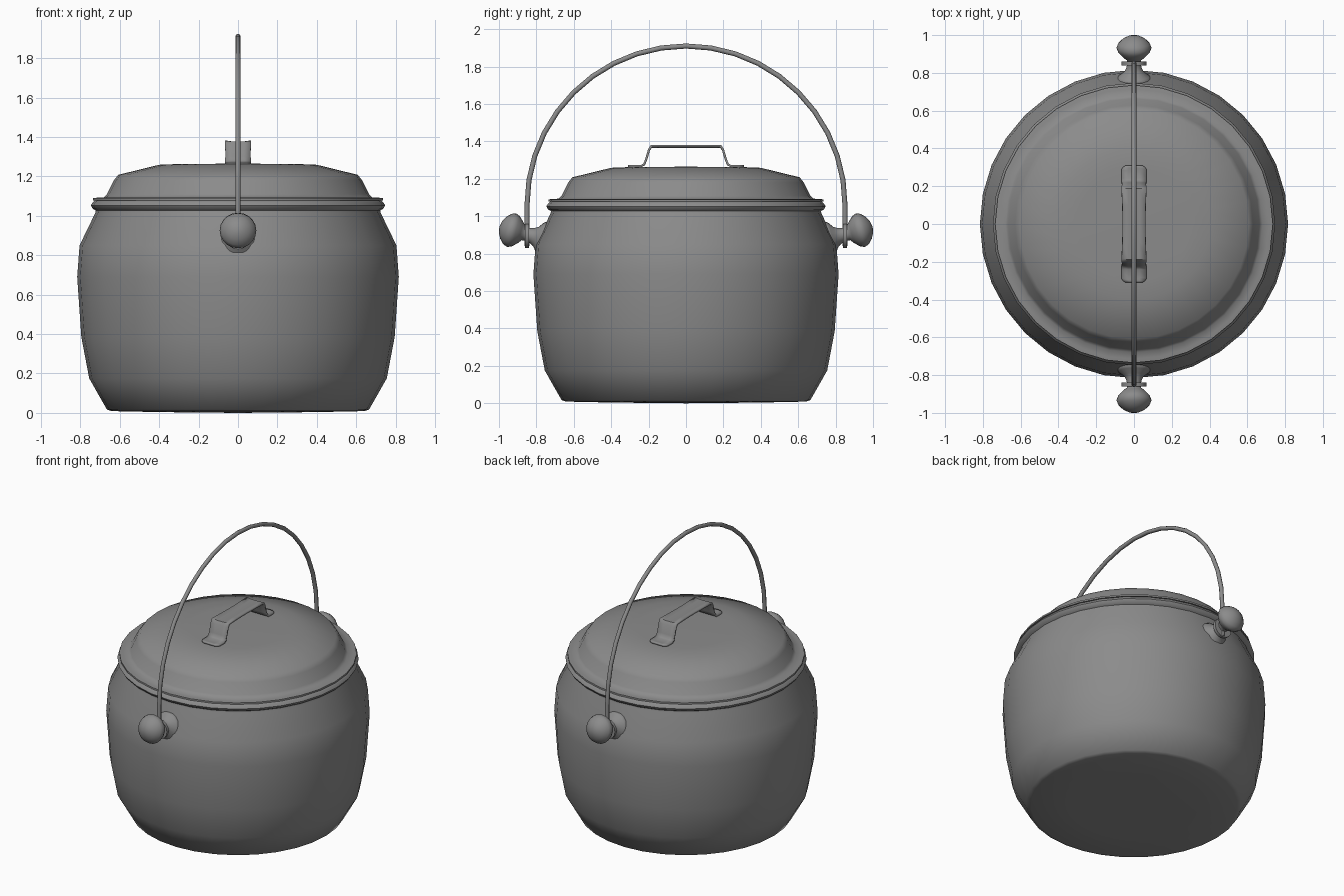
import bpy, bmesh
from math import sin, cos, pi, radians
from mathutils import Matrix, Vector

if "Cube" in bpy.data.objects:
    bpy.data.objects.remove(bpy.data.objects["Cube"])

# Dark cast metal for every part
iron = bpy.data.materials.new("dark_iron")
iron.diffuse_color = (0.26, 0.26, 0.26, 1)
iron.use_nodes = True
iron.node_tree.nodes["Principled BSDF"].inputs["Base Color"].default_value = iron.diffuse_color


def finish(bm, name, angle=50):
    bmesh.ops.recalc_face_normals(bm, faces=bm.faces)
    me = bpy.data.meshes.new(name)
    bm.to_mesh(me)
    bm.free()
    me.materials.append(iron)
    ob = bpy.data.objects.new(name, me)
    bpy.context.collection.objects.link(ob)
    smooth(ob, angle)
    return ob


def smooth(ob, angle):
    bpy.ops.object.select_all(action='DESELECT')
    ob.select_set(True)
    bpy.context.view_layer.objects.active = ob
    bpy.ops.object.shade_smooth_by_angle(angle=radians(angle))


def lathe(name, profile, sides, matrix=Matrix(), angle=50):
    """Spin (radius, height) points around z, then place with matrix."""
    bm = bmesh.new()
    vs = [bm.verts.new((r, 0, z)) for r, z in profile]
    edges = [bm.edges.new(p) for p in zip(vs, vs[1:])]
    bmesh.ops.spin(bm, geom=vs + edges, axis=(0, 0, 1), cent=(0, 0, 0),
                   angle=2 * pi, steps=sides, use_merge=True)
    bmesh.ops.remove_doubles(bm, verts=bm.verts, dist=1e-5)
    bm.transform(matrix)
    return finish(bm, name, angle)


# Pot body with rolled rim
lathe("pot_body", [(0, 0), (0.4, 0.004), (0.64, 0.009), (0.665, 0.017), (0.755, 0.175),
                   (0.795, 0.385), (0.816, 0.69), (0.804, 0.85), (0.724, 1.015),
                   (0.722, 1.027), (0.738, 1.037), (0.747, 1.053), (0.738, 1.067),
                   (0.727, 1.079), (0.68, 1.079)], 32, angle=52)

# Lid with thin flat brim
lathe("lid", [(0.66, 1.078), (0.735, 1.079), (0.735, 1.090), (0.715, 1.092), (0.68, 1.094),
              (0.665, 1.11), (0.63, 1.18), (0.608, 1.208),
              (0.40, 1.259), (0.30, 1.263), (0, 1.265)], 32, angle=65)

# Lid handle: bent strap, (y, z, half width), mirrored front to back
half = [(0.31, 1.268, 0.045), (0.298, 1.268, 0.062), (0.285, 1.268, 0.067),
        (0.24, 1.268, 0.067), (0.224, 1.277, 0.066), (0.214, 1.30, 0.064),
        (0.198, 1.355, 0.065), (0.185, 1.370, 0.066), (0.10, 1.370, 0.062)]
path = half + [(0, 1.370, 0.060)] + [(-y, z, w) for y, z, w in reversed(half)]
bm = bmesh.new()
rows = []
for y, z, w in path:
    lift = 0.006 if z > 1.36 else 0
    rows.append([bm.verts.new((w * t, y, z + lift * t * t)) for t in (-1, -0.45, 0.45, 1)])
for a, b in zip(rows, rows[1:]):
    for i in range(3):
        bm.faces.new((a[i], a[i + 1], b[i + 1], b[i]))
strap = finish(bm, "lid_handle", 40)
mod = strap.modifiers.new("thickness", 'SOLIDIFY')
mod.thickness = 0.012
mod.offset = 0

# Bail handle: round wire arch
R, ZC = 0.85, 1.06
pts = [(0, -R, 0.84), (0, -R, 0.95)]
pts += [(0, -R * cos(pi * i / 20), ZC + R * sin(pi * i / 20)) for i in range(21)]
pts += [(0, R, 0.95), (0, R, 0.84)]
cu = bpy.data.curves.new("bail_handle", 'CURVE')
cu.dimensions = '3D'
cu.bevel_depth = 0.0135
cu.bevel_resolution = 2
cu.use_fill_caps = True
cu.materials.append(iron)
sp = cu.splines.new('POLY')
sp.points.add(len(pts) - 1)
for p, co in zip(sp.points, pts):
    p.co = (*co, 1)
bail = bpy.data.objects.new("bail_handle", cu)
bpy.context.collection.objects.link(bail)
bpy.ops.object.select_all(action='DESELECT')
bail.select_set(True)
bpy.context.view_layer.objects.active = bail
bpy.ops.object.convert(target='MESH')
smooth(bail, 50)

# Side knobs and bail eyelets, front and back
knob = [(0, -0.05), (0.09, -0.05), (0.092, 0.0), (0.082, 0.013), (0.054, 0.033),
        (0.042, 0.055), (0.036, 0.08), (0.038, 0.102), (0.058, 0.118), (0.084, 0.145),
        (0.093, 0.168), (0.084, 0.192), (0.06, 0.215), (0.032, 0.23), (0, 0.236)]
eyelet = [(0, -0.01), (0.065, -0.01), (0.065, 0.01), (0, 0.01)]
for side, label in ((-1, "front"), (1, "back")):
    axis = Vector((0, side * cos(radians(15)), sin(radians(15))))
    m = Matrix.Translation((0, side * 0.77, 0.882)) @ axis.to_track_quat('Z', 'X').to_matrix().to_4x4()
    lathe(label + "_knob", knob, 20, m, 60)
    m = Matrix.Translation((0, side * R, 0.895)) @ Matrix.Rotation(pi / 2, 4, 'X')
    lathe(label + "_bail_eyelet", eyelet, 16, m, 40)
